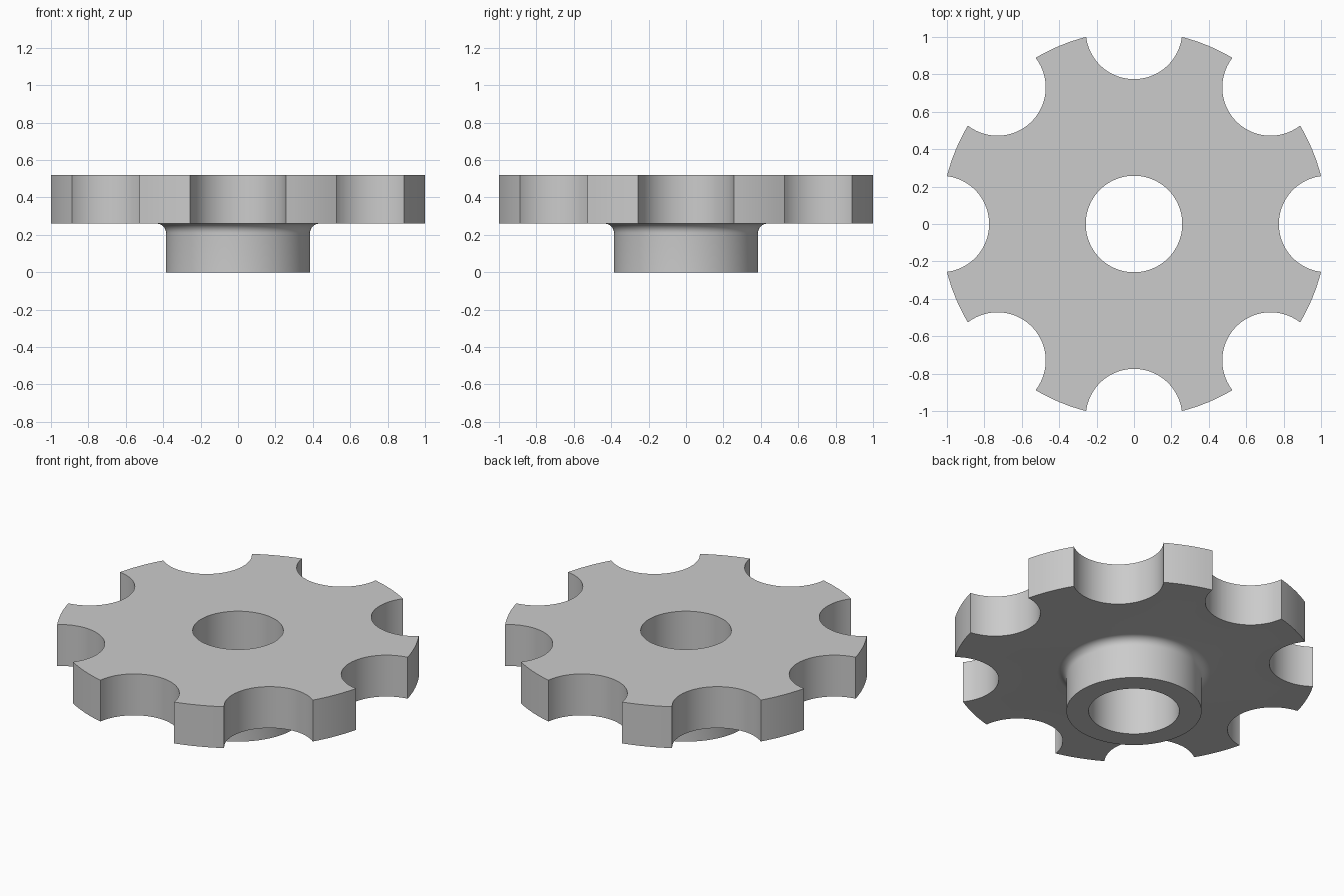
import bpy
import bmesh
from math import cos, sin, pi, radians
from mathutils import Matrix, Vector

default = bpy.data.objects.get("Cube")
if default:
    bpy.data.objects.remove(default, do_unlink=True)

# Main dimensions
OUTER = 1.0325
NOTCH = 0.258
BORE = 0.258
HUB = 0.385
FILLET = 0.05
PLATE_BOTTOM, PLATE_TOP = 0.26, 0.52
NOTCHES = 8
SEGMENTS = 128

# Single grey material
grey = bpy.data.materials.new("plain grey")
grey.use_nodes = True
colour = (0.6, 0.6, 0.6, 1)
grey.diffuse_color = colour
grey.node_tree.nodes["Principled BSDF"].inputs["Base Color"].default_value = colour


def make_object(name, bm):
    bmesh.ops.recalc_face_normals(bm, faces=bm.faces)
    mesh = bpy.data.meshes.new(name)
    bm.to_mesh(mesh)
    bm.free()
    obj = bpy.data.objects.new(name, mesh)
    bpy.context.collection.objects.link(obj)
    return obj


def lathe(name, profile):
    """Revolve a closed (radius, height) profile around z."""
    bm = bmesh.new()
    rings = []
    for i in range(SEGMENTS):
        a = 2 * pi * i / SEGMENTS
        rings.append([bm.verts.new((r * cos(a), r * sin(a), z)) for r, z in profile])
    n = len(profile)
    for i, ring in enumerate(rings):
        nxt = rings[(i + 1) % SEGMENTS]
        for j in range(n):
            k = (j + 1) % n
            bm.faces.new((ring[j], nxt[j], nxt[k], ring[k]))
    return make_object(name, bm)


# Disc and hub with a concave fillet between them
fillet = []
for i in range(9):
    a = pi / 2 * i / 8
    fillet.append((HUB + FILLET * (1 - cos(a)), PLATE_BOTTOM - FILLET * (1 - sin(a))))
wheel = lathe("notched_wheel", [(BORE, 0), (HUB, 0)] + fillet + [
    (OUTER, PLATE_BOTTOM), (OUTER, PLATE_TOP), (BORE, PLATE_TOP)])
wheel.data.materials.append(grey)

# Round rim notches, cut in one pass
bm = bmesh.new()
for i in range(NOTCHES):
    a = 2 * pi * i / NOTCHES
    place = Matrix.Rotation(a, 4, "Z") @ Matrix.Translation(
        Vector((OUTER, 0, (PLATE_BOTTOM + PLATE_TOP) / 2)))
    bmesh.ops.create_cone(bm, cap_ends=True, segments=96, radius1=NOTCH,
                          radius2=NOTCH, depth=0.5, matrix=place)
cutter = make_object("notch_cutter", bm)
cutter.hide_render = True

cut = wheel.modifiers.new("notches", "BOOLEAN")
cut.operation = "DIFFERENCE"
cut.solver = "EXACT"
cut.object = cutter

bpy.ops.object.select_all(action="DESELECT")
wheel.select_set(True)
bpy.context.view_layer.objects.active = wheel
bpy.ops.object.modifier_apply(modifier=cut.name)
bpy.data.objects.remove(cutter, do_unlink=True)

# Smooth curved walls, crisp rims
bpy.ops.object.shade_smooth_by_angle(angle=radians(30))
